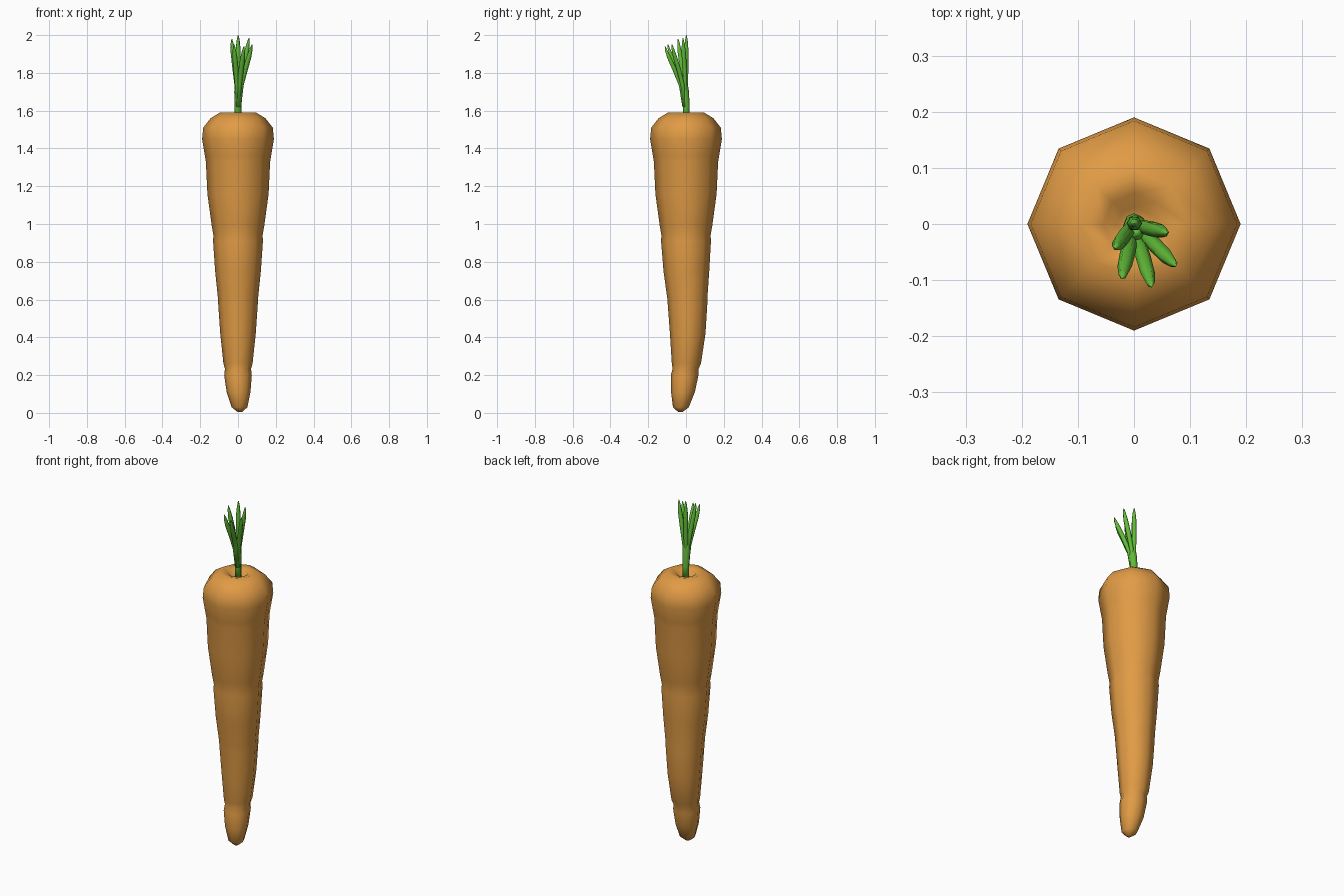
import bpy, bmesh, math
from mathutils import Vector

if "Cube" in bpy.data.objects:
    bpy.data.objects.remove(bpy.data.objects["Cube"])


def material(name, color):
    m = bpy.data.materials.new(name)
    m.diffuse_color = color
    m.use_nodes = True
    m.node_tree.nodes["Principled BSDF"].inputs["Base Color"].default_value = m.diffuse_color
    return m


def skin(bm, rings):
    """Bridge rings of points with quads and close both ends."""
    loops = [[bm.verts.new(p) for p in ring] for ring in rings]
    n = len(loops[0])
    for a, b in zip(loops, loops[1:]):
        for i in range(n):
            j = (i + 1) % n
            bm.faces.new((a[i], a[j], b[j], b[i]))
    bm.faces.new(loops[0][::-1])
    bm.faces.new(loops[-1])


def circle(x, y, z, r, n):
    return [Vector((x + r * math.cos(2 * math.pi * i / n),
                    y + r * math.sin(2 * math.pi * i / n), z)) for i in range(n)]


def finish(bm, name, mat):
    bmesh.ops.recalc_face_normals(bm, faces=bm.faces)
    for f in bm.faces:
        f.smooth = True
    me = bpy.data.meshes.new(name)
    bm.to_mesh(me)
    bm.free()
    me.materials.append(mat)
    ob = bpy.data.objects.new(name, me)
    bpy.context.collection.objects.link(ob)
    return ob


orange = material("orange", (0.75, 0.33, 0.06, 1))
green = material("green", (0.12, 0.5, 0.04, 1))

# carrot root: z, radius, centre x, centre y
profile = [
    (0.005, 0.012, 0.01, -0.03), (0.03, 0.042, 0.008, -0.027),
    (0.11, 0.063, 0.003, -0.016), (0.20, 0.073, 0, -0.007),
    (0.235, 0.069, 0, -0.002), (0.26, 0.077, 0, 0.002),
    (0.42, 0.094, 0, 0.009), (0.58, 0.105, 0, 0.008),
    (0.605, 0.106, 0, 0.007), (0.75, 0.121, 0, 0.002),
    (0.91, 0.132, 0, 0), (0.94, 0.130, 0, 0), (0.99, 0.139, 0, 0),
    (1.16, 0.162, 0, 0), (1.33, 0.170, 0, 0), (1.36, 0.175, 0, 0),
    (1.45, 0.19, 0, 0), (1.51, 0.184, 0, 0), (1.56, 0.145, 0, 0),
    (1.59, 0.095, 0, 0), (1.58, 0.055, 0, 0), (1.55, 0.03, 0, 0),
]
bm = bmesh.new()
skin(bm, [circle(x, y, z, r, 8) for z, r, x, y in profile])
finish(bm, "carrot_root", orange)

# stalk that the leaves fan out of
bm = bmesh.new()
skin(bm, [circle(0, 0.002, 1.54, 0.017, 8), circle(0, 0.001, 1.62, 0.018, 8),
          circle(0.002, -0.006, 1.7, 0.022, 8), circle(0.003, -0.012, 1.76, 0.018, 8),
          circle(0.004, -0.016, 1.79, 0.006, 8)])
finish(bm, "stalk", green)

# leaves: tapered blades bending outward to each tip
tips = [(-0.021, -0.096, 1.95), (0.031, -0.111, 1.94), (0.074, -0.074, 1.95),
        (0.058, -0.016, 1.985), (-0.033, -0.042, 1.98), (0.001, 0.002, 2.0)]
steps = [(0.0, 0.0, 0.009), (0.35, 0.16, 0.012), (0.6, 0.47, 0.014),
         (0.8, 0.76, 0.013), (0.93, 0.93, 0.008), (1.0, 1.0, 0.002)]
bm = bmesh.new()
for tx, ty, tz in tips:
    rings = []
    for up, out, r in steps:
        bx, by = 0.1 * tx * (1 - out), 0.1 * ty * (1 - out)
        rings.append(circle(bx + tx * out, by + ty * out, 1.62 + (tz - 1.62) * up, r, 6))
    skin(bm, rings)
finish(bm, "leaves", green)
